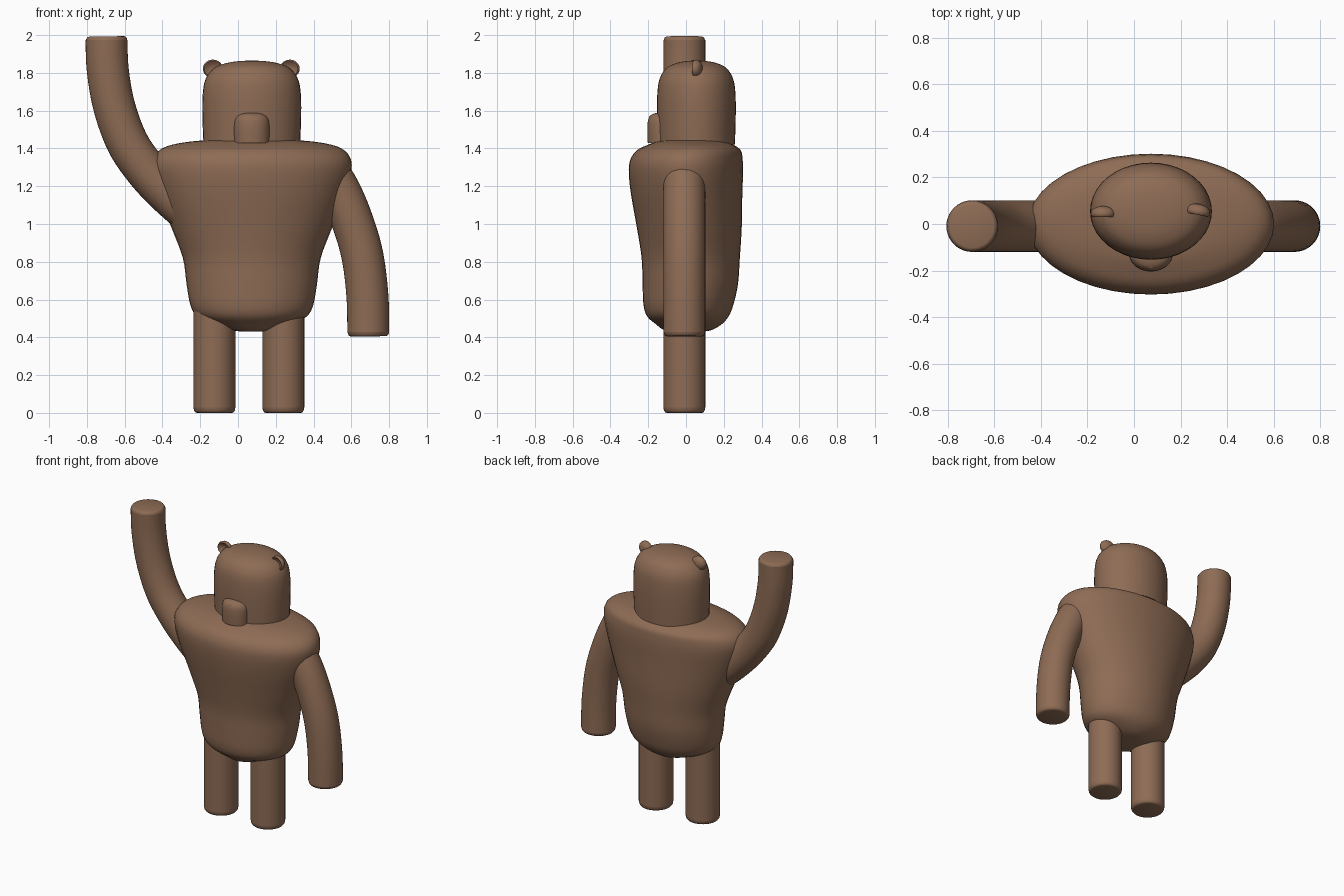
import bpy, bmesh, math
from mathutils import Vector

cube = bpy.data.objects.get("Cube")
if cube:
    bpy.data.objects.remove(cube, do_unlink=True)

brown = bpy.data.materials.new("brown")
brown.use_nodes = True
COLOR = (0.270, 0.149, 0.090, 1)
brown.diffuse_color = COLOR
brown.node_tree.nodes["Principled BSDF"].inputs["Base Color"].default_value = COLOR

SIDES = 40
X, Y, Z = Vector((1, 0, 0)), Vector((0, 1, 0)), Vector((0, 0, 1))
MID = 0.073  # centre line of body and head
LIMB_Y, LIMB_R = -0.009, 0.111


def smooth_points(points, steps=4):
    """Catmull-Rom interpolation of tuples of any length."""
    pts = [Vector(p) for p in points]
    out = []
    for i in range(len(pts) - 1):
        a, b, c = pts[max(i - 1, 0)], pts[i], pts[i + 1]
        d = pts[min(i + 2, len(pts) - 1)]
        for s in range(steps):
            t = s / steps
            out.append(b + 0.5 * t * ((c - a) + t * ((2 * a - 5 * b + 4 * c - d)
                                                     + t * (3 * (b - c) + d - a))))
    return out + [pts[-1]]


def loft(name, rings):
    """Skin elliptical rings, each (centre, half axis, half axis), and cap the ends."""
    bm = bmesh.new()
    loops = []
    for centre, u, v in rings:
        angles = [2 * math.pi * k / SIDES for k in range(SIDES)]
        loops.append([bm.verts.new(centre + u * math.cos(a) + v * math.sin(a)) for a in angles])
    for low, high in zip(loops, loops[1:]):
        for k in range(SIDES):
            n = (k + 1) % SIDES
            bm.faces.new((low[k], low[n], high[n], high[k]))
    bm.faces.new(loops[0][::-1])
    bm.faces.new(loops[-1])
    bmesh.ops.recalc_face_normals(bm, faces=bm.faces)
    mesh = bpy.data.meshes.new(name)
    bm.to_mesh(mesh)
    bm.free()
    mesh.materials.append(brown)
    obj = bpy.data.objects.new(name, mesh)
    bpy.context.collection.objects.link(obj)
    bpy.ops.object.select_all(action='DESELECT')
    obj.select_set(True)
    bpy.context.view_layer.objects.active = obj
    bpy.ops.object.shade_smooth_by_angle(angle=math.radians(50))
    return obj


def stack(name, sections):
    """Upright body from (height, half width, front y, back y) sections."""
    loft(name, [(Vector((MID, (f + b) / 2, z)), X * w, Y * (b - f) / 2)
                for z, w, f, b in smooth_points(sections)])


def limb(name, path):
    """Round tube along (x, z) points, with a softened rim at its free last end."""
    pts = [Vector((p[0], LIMB_Y, p[1])) for p in smooth_points(path, 6)]
    end = (pts[-1] - pts[-2]).normalized()
    tip = pts.pop()
    rings = []
    for i, p in enumerate(pts):
        t = (pts[min(i + 1, len(pts) - 1)] - pts[max(i - 1, 0)]).normalized()
        rings.append((p, t.cross(Y) * LIMB_R, Y * LIMB_R))
    for back, s in ((0.03, 1), (0.012, 0.97), (0.003, 0.91), (0, 0.84)):
        rings.append((tip - end * back, end.cross(Y) * LIMB_R * s, Y * LIMB_R * s))
    loft(name, rings)


# Torso: broad shoulders over a narrow rounded belly
stack("torso", [
    (0.43, 0.05, -0.07, 0.09), (0.44, 0.12, -0.12, 0.14), (0.47, 0.21, -0.16, 0.19),
    (0.51, 0.29, -0.205, 0.225), (0.57, 0.325, -0.225, 0.25), (0.68, 0.345, -0.23, 0.275),
    (0.82, 0.365, -0.235, 0.285), (0.98, 0.425, -0.26, 0.295), (1.15, 0.49, -0.29, 0.298),
    (1.27, 0.525, -0.303, 0.302), (1.34, 0.525, -0.295, 0.3), (1.39, 0.49, -0.26, 0.29),
    (1.42, 0.42, -0.2, 0.25), (1.44, 0.29, -0.14, 0.2), (1.45, 0.1, -0.05, 0.09)])


# Head and muzzle share one domed profile: (relative height, relative radius)
DOME = [(0, 0.98), (0.3, 1), (0.55, 1), (0.73, 0.965), (0.84, 0.88),
        (0.92, 0.74), (0.97, 0.52), (0.993, 0.28), (1, 0.06)]


def dome(name, base, height, width, depth, y):
    stack(name, [(base + h * height, width * r, y - depth * r, y + depth * r) for h, r in DOME])


dome("head", 1.42, 0.445, 0.261, 0.208, 0.055)
dome("muzzle", 1.43, 0.16, 0.094, 0.077, -0.127)

# Nose: small button on the upper front of the muzzle
bulge = [math.radians(a) for a in range(-85, 86, 17)]
loft("nose", [(Vector((MID, -0.176, 1.562 + 0.017 * math.sin(a))),
               X * 0.024 * math.cos(a), Y * 0.02 * math.cos(a)) for a in bulge])

# Ears: domed behind, dished in front
EAR = [(0.018, 0.05), (0.014, 0.5), (0.004, 0.72), (0, 0.86), (0.004, 0.95),
       (0.014, 1), (0.026, 0.94), (0.037, 0.75), (0.044, 0.45), (0.047, 0.08)]
for name, x, y, turn in (("right_ear", -0.133, 0.03, 0.0), ("left_ear", 0.272, 0.04, 0.2)):
    across = Vector((math.cos(turn), -math.sin(turn), 0))
    back = Vector((math.sin(turn), math.cos(turn), 0))
    loft(name, [(Vector((x, y, 1.822)) + back * d, across * 0.053 * r, Z * 0.048 * r)
                for d, r in EAR])

# Arms: right one raised, left one hanging
limb("right_arm", [(-0.28, 1.08), (-0.39, 1.18), (-0.49, 1.29), (-0.585, 1.43),
                   (-0.655, 1.62), (-0.69, 1.82), (-0.696, 1.993)])
limb("left_arm", [(0.46, 1.30), (0.535, 1.18), (0.60, 1.03), (0.657, 0.84),
                  (0.685, 0.62), (0.69, 0.405)])

# Legs: straight round posts
for name, x in (("right_leg", -0.125), ("left_leg", 0.24)):
    limb(name, [(x, 0.62), (x, 0.3), (x, 0)])
